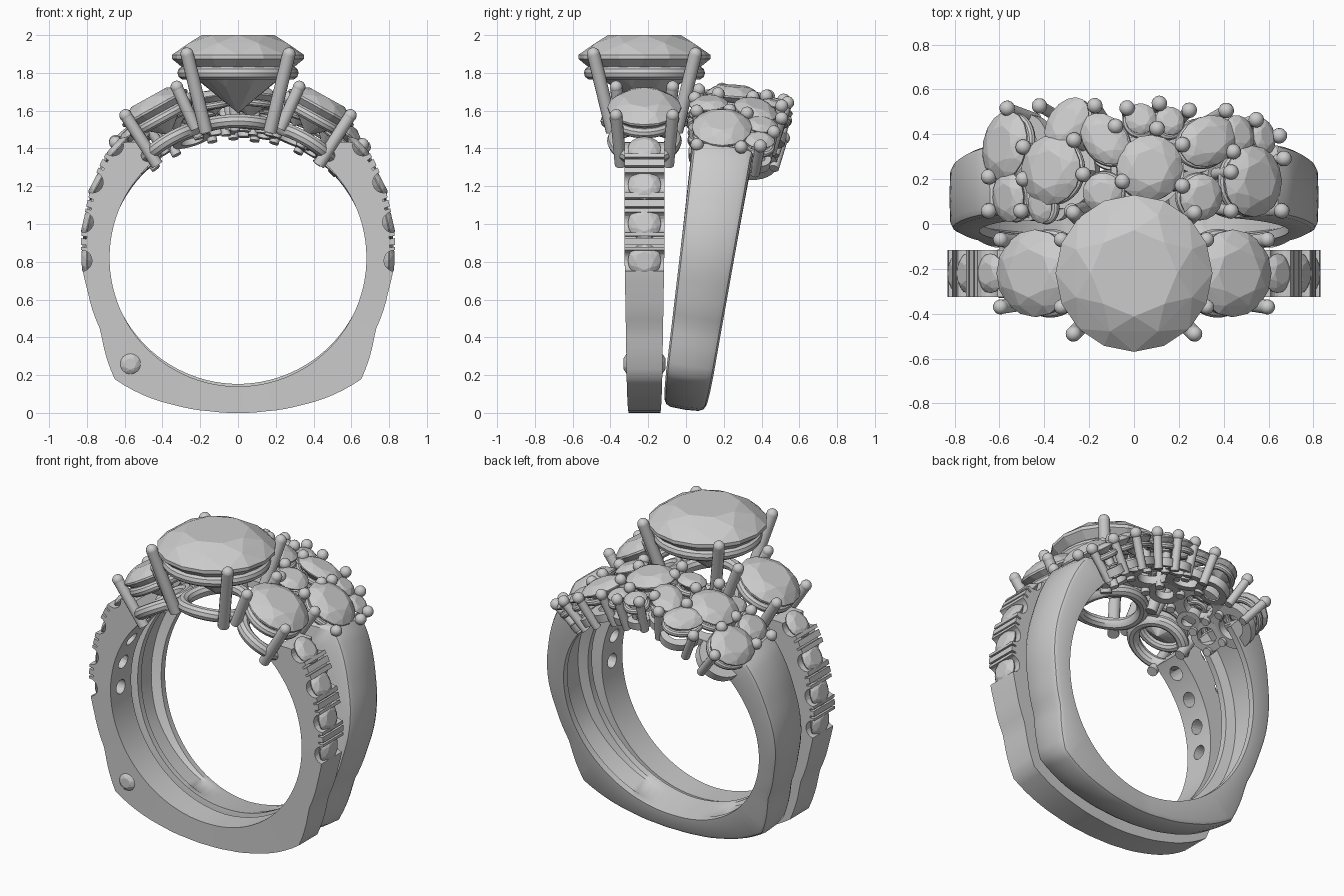
import bpy, bmesh, math
from mathutils import Vector, Matrix

if "Cube" in bpy.data.objects:
    bpy.data.objects.remove(bpy.data.objects["Cube"])

CZ = 0.82      # height of the finger-hole centre
Y1 = -0.22     # plane of the solitaire ring
TILT = math.radians(8.4)


def finish(name, bm, smooth=True):
    me = bpy.data.meshes.new(name)
    bmesh.ops.recalc_face_normals(bm, faces=bm.faces)
    bm.to_mesh(me)
    bm.free()
    ob = bpy.data.objects.new(name, me)
    bpy.context.collection.objects.link(ob)
    if smooth:
        smooth_obj(ob)
    return ob


def smooth_obj(ob):
    bpy.ops.object.select_all(action='DESELECT')
    ob.select_set(True)
    bpy.context.view_layer.objects.active = ob
    bpy.ops.object.shade_smooth_by_angle(angle=math.radians(35))


def frame(pos, n):
    return Matrix.Translation(pos) @ Vector(n).to_track_quat('Z', 'Y').to_matrix().to_4x4()


def rod(bm, a, b, r, tip=None, seg=14):
    a, b = Vector(a), Vector(b)
    bmesh.ops.create_cone(bm, cap_ends=True, segments=seg, radius1=r, radius2=r,
                          depth=(b - a).length, matrix=frame((a + b) / 2, b - a))
    if tip:
        bmesh.ops.create_uvsphere(bm, u_segments=14, v_segments=8, radius=tip,
                                  matrix=frame(b, b - a))


def stone(bm, m, rx, ry=None):
    # faceted brilliant: table, crown, girdle, pavilion, culet
    ry = ry or rx
    r = min(rx, ry)
    pts = [(0, 0, -0.85)]
    for n, off, rad, z in [(8, 0, .55, .33), (8, .5, .8, .21), (16, 0, 1, .03),
                           (16, 0, 1, -.03), (8, .5, .5, -.46)]:
        for i in range(n):
            t = 2 * math.pi * (i + off) / n
            pts.append((rad * math.cos(t), rad * math.sin(t), z))
    vs = [bm.verts.new(m @ Vector((x * rx, y * ry, z * r))) for x, y, z in pts]
    bmesh.ops.convex_hull(bm, input=vs)


def annulus(bm, m, rx, ry, section, n=32):
    # sweep a (radius factor offset, z) section round an ellipse
    rings = [[bm.verts.new(m @ Vector(((rx + d) * math.cos(t), (ry + d) * math.sin(t), z)))
              for d, z in section] for t in [2 * math.pi * i / n for i in range(n)]]
    k = len(section)
    for i in range(n):
        for j in range(k):
            p, q = rings[i], rings[(i + 1) % n]
            bm.faces.new((p[j], q[j], q[(j + 1) % k], p[(j + 1) % k]))


def wire(r, z=0):
    return [(r * math.cos(i * math.pi / 5), z + r * math.sin(i * math.pi / 5)) for i in range(10)]


# outer outline of both shanks: (degrees above horizontal, radius)
OUT = [(-90, .82), (-80, .824), (-67, .847), (-44.5, .915), (-28, .822), (-12, .815),
       (0, .83), (20, .85), (39, .895), (43, .89), (51, .79)]


def outer(a):
    for (a0, r0), (a1, r1) in zip(OUT, OUT[1:]):
        if a <= a1:
            return r0 + (r1 - r0) * (a - a0) / (a1 - a0)
    return OUT[-1][1]


def polar(a, r, side=1):
    a = math.radians(a)
    return Vector((side * r * math.cos(a), 0, r * math.sin(a)))


def loft(name, section, place):
    bm = bmesh.new()
    rows = []
    for i in range(81):
        phi = -140 + 3.5 * i
        a = abs(phi) - 90
        s = 1 if phi >= 0 else -1
        row = []
        for u, r in section(a):
            p = polar(a, r, s)
            row.append(bm.verts.new(place(p.x, u, p.z)))
        rows.append(row)
    for p, q in zip(rows, rows[1:]):
        for j in range(len(p)):
            k = (j + 1) % len(p)
            bm.faces.new((p[j], q[j], q[k], p[k]))
    bm.faces.new(rows[0])
    bm.faces.new(rows[-1])
    return finish(name, bm)


# ---------------- solitaire ring: shank ----------------
def section1(a):
    h = .083 + .022 * min(1, max(0, (a + 90) / 90))
    ro = outer(a)
    return [(-h, .68), (-h, ro), (h, ro), (h, .68)]


shank = loft("front_shank", section1, lambda x, u, w: Vector((x, Y1 + u, CZ + w)))

# scallops, drilled holes and slits along the shoulders
PAVE = [-1, 13, 27.5, 42]
cut = bmesh.new()
pave = bmesh.new()
for s in (-1, 1):
    c = Vector((0, Y1, CZ))
    for a in PAVE:
        p = c + polar(a, outer(a), s)
        rod(cut, p - Vector((0, .2, 0)), p + Vector((0, .2, 0)), .056, seg=20)
        rod(cut, c + polar(a, .6, s), c + polar(a, 1, s), .045, seg=20)
        stone(pave, frame(c + polar(a, outer(a) - .03, s), polar(a, 1, s)), .088)
    for a in (6, 20, 35):
        for d in (-1.6, 1.6):
            m = frame(c + polar(a + d, outer(a + d), s), polar(a + d, 1, s))
            v = bmesh.ops.create_cube(cut, size=1)['verts']
            ang = math.radians(a + d)
            bmesh.ops.transform(cut, verts=v, matrix=Matrix.Translation(m.translation)
                                @ Matrix.Rotation(-ang if s > 0 else ang, 4, 'Y')
                                @ Matrix.Diagonal((.06, .4, .012, 1)))
cutter = finish("shoulder_cutter", cut, False)
cutter.hide_render = True
mod = shank.modifiers.new("cuts", 'BOOLEAN')
mod.operation, mod.solver, mod.use_self, mod.object = 'DIFFERENCE', 'EXACT', True, cutter
bpy.context.view_layer.objects.active = shank
bpy.ops.object.modifier_apply(modifier="cuts")
bpy.data.objects.remove(cutter)
smooth_obj(shank)
finish("shoulder_stones", pave, False)

# small stone set in the side of the shank
bm = bmesh.new()
for d in (-1, 1):
    stone(bm, frame((-.57, Y1 + d * .092, .26), (0, d, 0)), .055)
finish("side_accent_stones", bm, False)

# ---------------- solitaire ring: head ----------------
gems, metal = bmesh.new(), bmesh.new()
stone(gems, frame((0, Y1, 1.885), (0, 0, 1)), .35)
annulus(metal, frame((0, Y1, 1.80), (0, 0, 1)), .285, .285, wire(.036))
for sx in (-1, 1):
    for sy in (-1, 1):
        rod(metal, (sx * .17, Y1 + sy * .17, 1.49), (sx * .27, Y1 + sy * .27, 1.9), .035, .035)
    n = Vector((sx * .485, 0, .875))
    t = Vector((sx * .875, 0, -.485))
    c = Vector((sx * .44, Y1, 1.615))
    stone(gems, frame(c, n), .195)
    annulus(metal, frame(c - n * .065, n), .155, .155, wire(.03))
    for st in (-1, 1):
        for sy in (-1, 1):
            y = Vector((0, sy, 0))
            rod(metal, c + t * st * .135 + y * .125 - n * (.27 if st > 0 else .2),
                c + t * st * .155 + y * .15 + n * .04, .032, .034)


def saddle(bm, ang, rho, R, r):
    # round wire loop wrapped over the finger
    N = 36
    rows = []
    for i in range(N):
        th = 2 * math.pi * i / N
        for_row = []
        for d, h in wire(r):
            a = math.radians(ang) + (rho + d) * math.cos(th) / R
            for_row.append(bm.verts.new(((R + h) * math.sin(a), Y1 + (rho + d) * math.sin(th),
                                         CZ + (R + h) * math.cos(a))))
        rows.append(for_row)
    for i in range(N):
        p, q = rows[i], rows[(i + 1) % N]
        for j in range(10):
            bm.faces.new((p[j], q[j], q[(j + 1) % 10], p[(j + 1) % 10]))


for ang, rho in ((0, .195), (-31, .16), (31, .16)):
    saddle(metal, ang, rho, .725, .038)
finish("head_stones", gems, False)
finish("head_prongs_and_galleries", metal)


# ---------------- cluster ring: tilted shank ----------------
def section2(a):
    f = min(1, (a + 90) / 140)
    h = .108 + .055 * f
    ro = outer(a) * .985
    g = .06 * min(1, max(0, (a + 75) / 50))    # hollowed inside, fading at the bottom
    ri = .69
    return [(-h, ri), (-h, ro - .03), (-h + .01, ro - .012), (-h + .035, ro), (0, ro + .004),
            (h - .035, ro), (h - .01, ro - .012), (h, ro - .03), (h, ri),
            (h - .04, ri), (h - .055, ri + g), (-h + .055, ri + g), (-h + .04, ri)]


S, C = math.sin(TILT), math.cos(TILT)
loft("cluster_shank", section2, lambda x, u, w: Vector((x, .11 + w * S + u * C, CZ + w * C - u * S)))


# ---------------- cluster ring: stone cluster ----------------
def surface(x, y):
    # point and normal on the domed cluster top
    z = math.sqrt(.87 ** 2 - x * x)
    n = Vector((x / z, .9 * (y - .17), 1)).normalized()
    return Vector((x, y, CZ + z - .5 * (y - .17) ** 2)), n


STONES = [(-.575, .35, .125, .13), (-.30, .45, .12, .09), (-.13, .38, .095, .13),
          (-.37, .24, .145, .145), (-.56, .12, .09, .09), (-.14, .14, .09, .09),
          (.07, .25, .15, .15), (.33, .37, .105, .145), (.30, .12, .10, .10),
          (.53, .19, .13, .16), (.03, .47, .07, .07), (.16, .46, .065, .065),
          (.47, .40, .075, .075), (.58, .39, .065, .065), (-.42, .08, .07, .06)]
PRONGS = [(-.55, .51), (-.41, .52), (-.17, .52), (-.08, .43), (-.63, .21), (-.63, .06),
          (-.48, .34), (-.26, .37), (-.22, .22), (-.27, .06), (-.49, .06), (.11, .53),
          (.1, .42), (-.03, .51), (.24, .5), (.21, .17), (.42, .23), (.43, .32), (.26, .05),
          (.42, .06), (.64, .06), (.65, .29), (.53, .46), (.63, .39), (.21, .35), (-.05, .19),
          (-.48, .2), (.4, .5), (-.02, .07)]
gems, metal = bmesh.new(), bmesh.new()
for x, y, rx, ry in STONES:
    p, n = surface(x, y)
    tx = rx / max(.78, n.z) * .97
    stone(gems, frame(p, n), tx, ry)
    annulus(metal, frame(p - n * .05, n), tx * .85, ry * .85, wire(.02))
    # pierced base plate under each stone
    w = .5 * min(rx, ry)
    annulus(metal, frame(p - n * .15, n), tx * .6, ry * .6,
            [(0, -.025), (w, -.025), (w, .025), (0, .025)])
for x, y in PRONGS:
    p, n = surface(x, y)
    rod(metal, p - n * .19, p + n * .025, .026, .035)
finish("cluster_stones", gems, False)
finish("cluster_prongs_and_base", metal)
